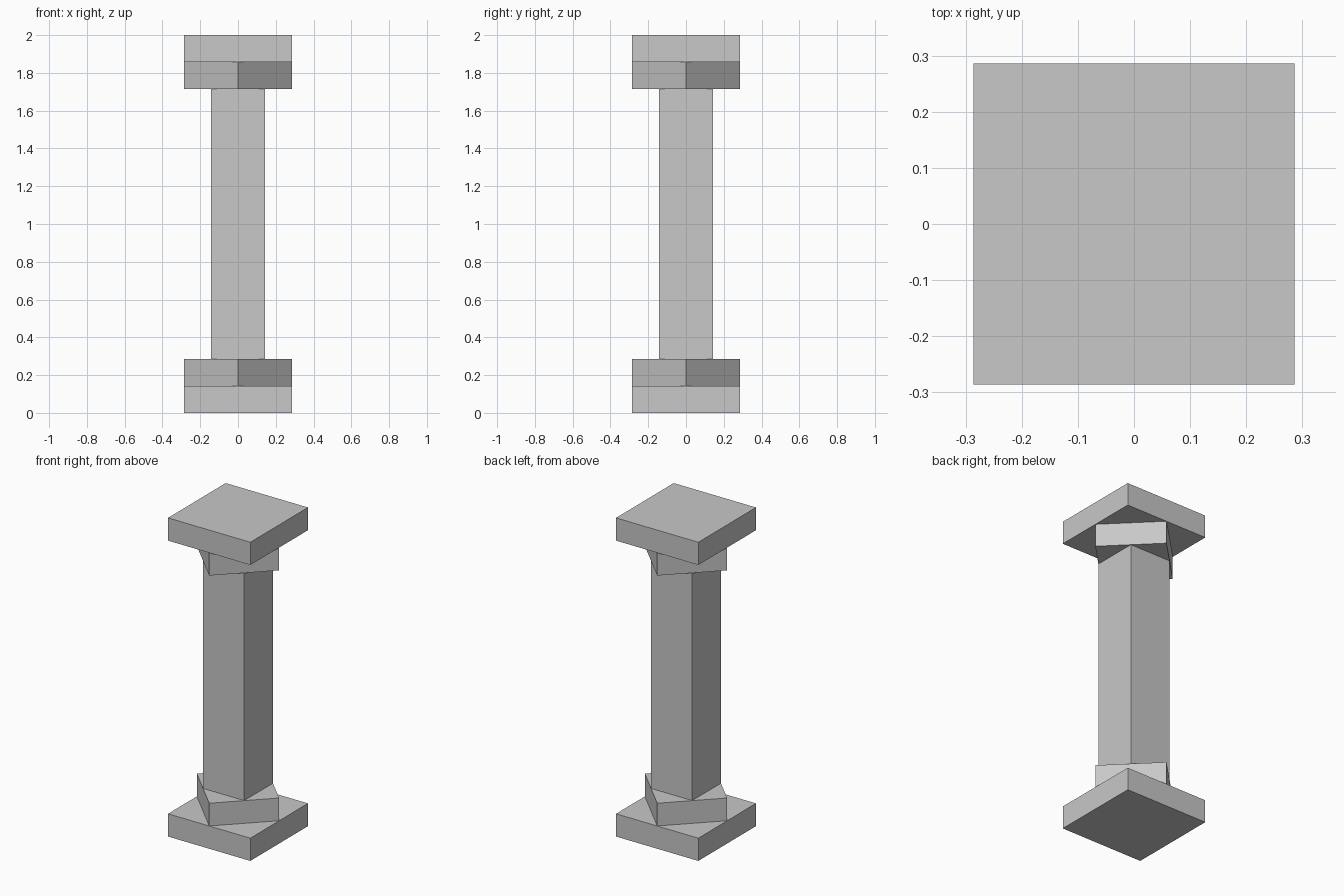
import bpy
import math

if "Cube" in bpy.data.objects:
    bpy.data.objects.remove(bpy.data.objects["Cube"])

U = 2 / 7  # column module: shaft width and half the plinth width

stone = bpy.data.materials.new("grey_stone")
stone.diffuse_color = (0.58, 0.58, 0.58, 1)
stone.use_nodes = True
stone.node_tree.nodes["Principled BSDF"].inputs["Base Color"].default_value = stone.diffuse_color


def block(name, width, z0, z1, turn=0.0):
    """Square block between two heights, turned about z."""
    bpy.ops.mesh.primitive_cube_add(size=1, location=(0, 0, (z0 + z1) / 2))
    ob = bpy.context.object
    ob.name = name
    ob.scale = (width, width, z1 - z0)
    bpy.ops.object.transform_apply(location=False, rotation=False, scale=True)
    ob.rotation_euler.z = turn
    ob.data.materials.append(stone)
    return ob


# Plain square slabs at both ends
block("base_plinth", 2 * U, 0, U / 2)
block("top_slab", 2 * U, 2 - U / 2, 2)

# Blocks turned 45 degrees, corners reaching the slab edges
diamond = U * math.sqrt(2)
block("base_diamond_block", diamond, U / 2, U, math.pi / 4)
block("top_diamond_block", diamond, 2 - U, 2 - U / 2, math.pi / 4)

# Square shaft
block("shaft", U, U, 2 - U)
